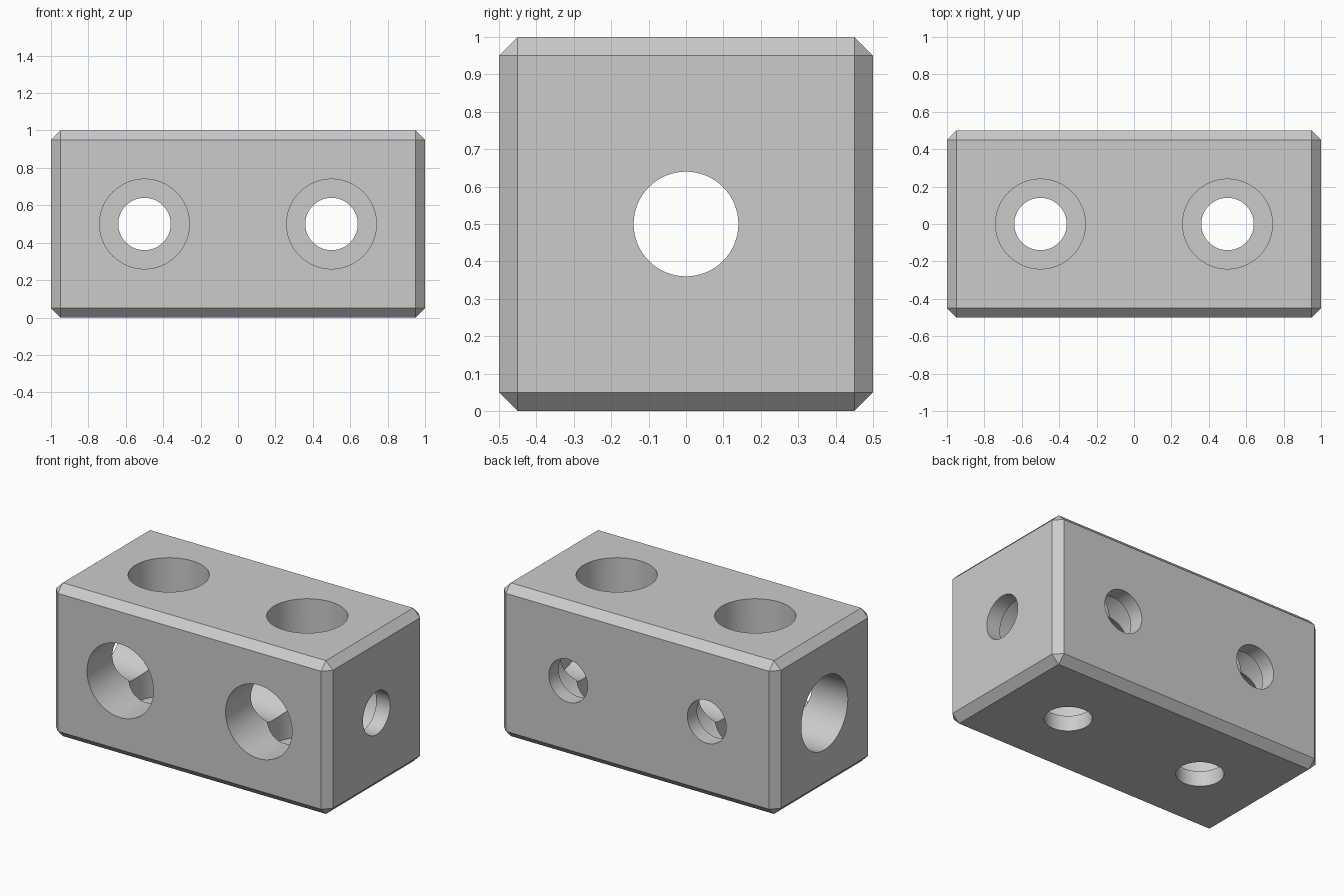
import bpy
import math
from mathutils import Vector

cube = bpy.data.objects.get("Cube")
if cube:
    bpy.data.objects.remove(cube, do_unlink=True)

CENTRE = Vector((0, 0, 0.5))
CHAMFER, WALL = 0.05, 0.1
BORE_R, HOLE_R = 0.24, 0.14
SEGMENTS = 64

grey = bpy.data.materials.new("plain_grey")
grey.use_nodes = True
colour = (0.6, 0.6, 0.6, 1)
grey.diffuse_color = colour
grey.node_tree.nodes["Principled BSDF"].inputs["Base Color"].default_value = colour

# Chamfered block
bpy.ops.mesh.primitive_cube_add(size=1, location=CENTRE)
block = bpy.context.object
block.name = "drilled_block"
block.scale = (2, 1, 1)
bpy.ops.object.transform_apply(location=False, rotation=False, scale=True)
block.data.materials.append(grey)
chamfer = block.modifiers.new("chamfer", 'BEVEL')
chamfer.width = CHAMFER
chamfer.segments = 1
bpy.ops.object.modifier_apply(modifier=chamfer.name)


def drill(name, radius, start, end):
    """Cut a round hole from start to end through the block."""
    axis = end - start
    bpy.ops.mesh.primitive_cylinder_add(
        vertices=SEGMENTS, radius=radius, depth=axis.length,
        location=(start + end) / 2,
        rotation=axis.to_track_quat('Z', 'Y').to_euler())
    cutter = bpy.context.object
    cutter.name = name
    cutter.hide_render = True
    cutter.data.materials.append(grey)
    bpy.context.view_layer.objects.active = block
    cut = block.modifiers.new(name, 'BOOLEAN')
    cut.operation = 'DIFFERENCE'
    cut.solver = 'EXACT'
    cut.object = cutter
    bpy.ops.object.modifier_apply(modifier=cut.name)
    bpy.data.objects.remove(cutter, do_unlink=True)


def stepped_hole(name, middle, direction, half):
    """Wide bore stopping at a thin wall, with a narrow hole through it."""
    d = Vector(direction)
    drill(name + "_bore", BORE_R, middle - d * (half + 0.1), middle + d * (half - WALL))
    drill(name + "_hole", HOLE_R, middle + d * (half - 2 * WALL), middle + d * (half + 0.1))


# Lengthwise hole, then crossing pairs from the front and the top
stepped_hole("long", CENTRE, (1, 0, 0), 1)
for side in (-0.5, 0.5):
    middle = CENTRE + Vector((side, 0, 0))
    stepped_hole("front", middle, (0, 1, 0), 0.5)
    stepped_hole("top", middle, (0, 0, -1), 0.5)

# Smooth bores, sharp chamfers
bpy.ops.object.select_all(action='DESELECT')
block.select_set(True)
bpy.context.view_layer.objects.active = block
bpy.ops.object.shade_smooth_by_angle(angle=math.radians(30))
